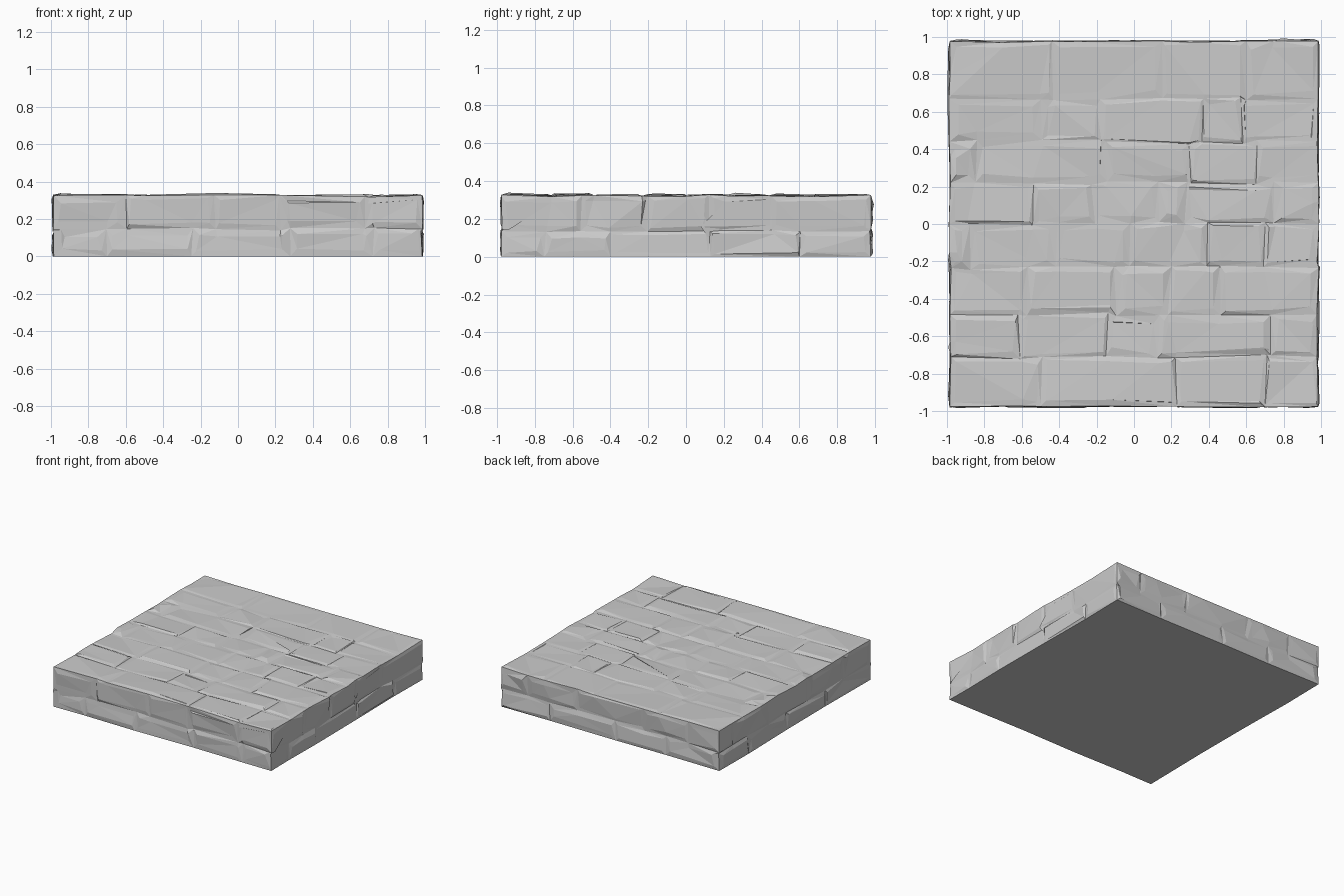
import bpy, bmesh, random
from mathutils import Vector

if "Cube" in bpy.data.objects:
    bpy.data.objects.remove(bpy.data.objects["Cube"])

random.seed(11)
X, Y, Z = 0.985, 0.977, 0.326

# Brick layouts: each course is (low edge, high edge, joints)
TOP = [(-Y, -.71, (-.5, .23, .7)), (-.71, -.485, (-.61, -.15, .13, .72)),
       (-.485, -.235, (-.58, -.1, .19, .47)), (-.235, 0, (-.87, -.42, -.03, .4, .7)),
       (0, .22, (-.53, -.22, .13, .28, .75)), (.22, .44, (-.85, -.14, .3, .66)),
       (.44, .67, (-.5, -.18, .36, .575)), (.67, Y, (-.44, .15, .6))]
FRONT = [(0, .145, (-.7, -.25, .28, .72)), (.145, Z, (-.6, -.13, .22, .68))]
RIGHT = [(0, .135, (-.75, -.4, .13, .6)), (.135, Z, (-.55, -.2, .12, .45))]
BACK = [(0, .15, (-.55, .05, .5)), (.15, Z, (-.75, -.3, .3, .7))]
LEFT = [(0, .14, (-.6, -.1, .4)), (.14, Z, (-.8, -.35, .15, .62))]

# (layout, half width, mapping from face coordinates to space, outward normal)
SIDES = [
    (TOP, X, lambda u, v: (u, v, Z), (0, 0, 1)),
    (FRONT, X, lambda u, v: (u, -Y, v), (0, -1, 0)),
    (BACK, X, lambda u, v: (-u, Y, v), (0, 1, 0)),
    (RIGHT, Y, lambda u, v: (X, u, v), (1, 0, 0)),
    (LEFT, Y, lambda u, v: (-X, -u, v), (-1, 0, 0)),
    ([(-Y, Y, ())], X, lambda u, v: (-u, v, 0), (0, 0, -1)),
]

bm = bmesh.new()
verts = {}


def vert(p):
    key = tuple(round(c, 4) for c in p)
    if key not in verts:
        verts[key] = bm.verts.new(key)
    return verts[key]


# Corner points of every brick, shared between neighbours
bricks = []
for rows, half, place, normal in SIDES:
    for low, high, joints in rows:
        us = [-half, *joints, half]
        for a, b in zip(us, us[1:]):
            loop = [vert(place(u, v)) for u, v in
                    ((a, low), (b, low), (b, high), (a, high))]
            bricks.append((loop, Vector(normal)))


def points_between(a, b):
    d = b.co - a.co
    hits = []
    for v in verts.values():
        t = (v.co - a.co).dot(d) / d.length_squared
        if 0.001 < t < 0.999 and (a.co + d * t - v.co).length < 0.001:
            hits.append((t, v))
    return [v for t, v in sorted(hits, key=lambda h: h[0])]


# One face per brick, including the neighbours' corners along its edges
faces = []
for loop, normal in bricks:
    ring = []
    for a, b in zip(loop, loop[1:] + loop[:1]):
        ring += [a] + points_between(a, b)
    faces.append((bm.faces.new(ring), normal))

# Sink the mortar lines and make the outline uneven
for v in verts.values():
    x, y, z = v.co
    sides = (abs(x) > X - .001) + (abs(y) > Y - .001) + (z > Z - .001) + (z < .001)
    r = random.uniform
    if sides == 1:
        for f in v.link_faces[:1]:
            n = next(nn for ff, nn in faces if ff is f or ff == f)
        v.co += Vector((r(-.012, .012), r(-.012, .012), r(-.008, .008))) * (z > .001)
        v.co -= n * n.dot(v.co - Vector((x, y, z)))
        v.co -= n * r(.004, .012)
    elif sides == 2:
        if abs(x) > X - .001:
            v.co.x *= 1 + r(-.009, .006)
        if abs(y) > Y - .001:
            v.co.y *= 1 + r(-.007, .004)
        if z > Z - .001:
            v.co.z += r(-.009, .004)

# Raise a chiselled face on each brick
for face, normal in faces:
    face.normal_update()
    if normal.z < 0:
        continue
    bmesh.ops.inset_individual(bm, faces=[face], thickness=random.uniform(.018, .04),
                               use_even_offset=True)
    base = random.uniform(-.001, .005)
    for v in face.verts:
        jitter = Vector([random.uniform(-.014, .014) for _ in range(3)])
        jitter -= normal * normal.dot(jitter)
        if abs(normal.z) < .5:
            jitter.z *= .6
        v.co += jitter + normal * (base + random.uniform(-.003, .009))

bmesh.ops.triangulate(bm, faces=bm.faces[:])
bmesh.ops.recalc_face_normals(bm, faces=bm.faces[:])
mesh = bpy.data.meshes.new("stone_brick_slab")
bm.to_mesh(mesh)
bm.free()
slab = bpy.data.objects.new("stone_brick_slab", mesh)
bpy.context.collection.objects.link(slab)
